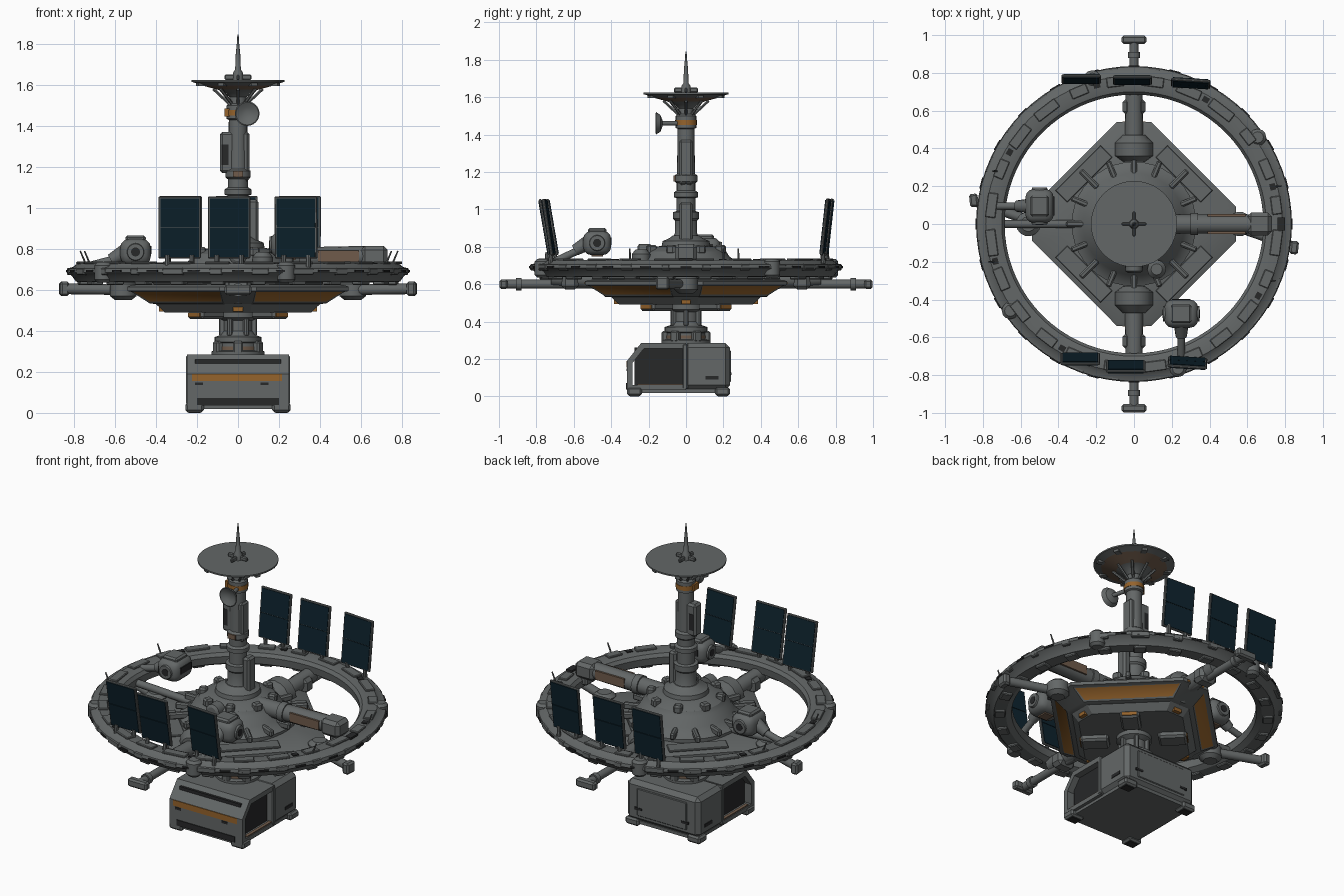
import bpy, bmesh, math, random
from mathutils import Vector, Matrix

random.seed(4)

def material(name, r, g, b):
    m = bpy.data.materials.new(name)
    m.diffuse_color = (r, g, b, 1)
    return m

GREY = material("hull grey", 0.125, 0.135, 0.135)
DARK = material("dark recess", 0.02, 0.021, 0.022)
BLUE = material("solar navy", 0.004, 0.016, 0.026)
ORANGE = material("orange paint", 0.30, 0.125, 0.025)
RUST = material("faded orange", 0.16, 0.105, 0.07)

def finish(name, bm, mats, matrix=None):
    bmesh.ops.recalc_face_normals(bm, faces=bm.faces[:])
    me = bpy.data.meshes.new(name)
    bm.to_mesh(me)
    bm.free()
    for m in mats if isinstance(mats, (list, tuple)) else [mats]:
        me.materials.append(m)
    me.shade_smooth()
    me.set_sharp_from_angle(angle=math.radians(32))
    ob = bpy.data.objects.new(name, me)
    if matrix:
        ob.matrix_world = matrix
    bpy.context.collection.objects.link(ob)
    return ob

def box(name, mat, size, loc, rz=0, rx=0, bevel=0, seg=1):
    bm = bmesh.new()
    bmesh.ops.create_cube(bm, size=1, matrix=Matrix.Diagonal((*size, 1)))
    if bevel:
        bmesh.ops.bevel(bm, geom=bm.edges[:], offset=bevel, segments=seg, profile=0.5, affect='EDGES')
    return finish(name, bm, mat, Matrix.Translation(loc) @ Matrix.Rotation(rz, 4, 'Z') @ Matrix.Rotation(rx, 4, 'X'))

def loft(rings, closed=False):
    bm = bmesh.new()
    vs = [[bm.verts.new(p) for p in ring] for ring in rings]
    n = len(rings[0])
    pairs = list(zip(vs, vs[1:])) + ([(vs[-1], vs[0])] if closed else [])
    for a, b in pairs:
        for i in range(n):
            j = (i + 1) % n
            bm.faces.new((a[i], a[j], b[j], b[i]))
    if not closed:
        bm.faces.new(vs[0][::-1])
        bm.faces.new(vs[-1])
    return bm

def turned(prof, n=32, closed=False):
    t = [2 * math.pi * i / n for i in range(n)]
    return loft([[(r * math.cos(a), r * math.sin(a), z) for a in t] for r, z in prof], closed)

def lathe(name, mat, prof, n=32, loc=(0, 0, 0), axis=(0, 0, 1)):
    q = Vector(axis).to_track_quat('Z', 'Y').to_matrix().to_4x4()
    return finish(name, turned(prof, n), mat, Matrix.Translation(loc) @ q)

def rod(name, mat, a, b, r, r2=None, n=12):
    d = Vector(b) - Vector(a)
    return lathe(name, mat, [(r, 0), (r2 or r, d.length)], n, a, d)

def polar(r, deg, z):
    return (r * math.cos(math.radians(deg)), r * math.sin(math.radians(deg)), z)

# --- habitat ring
prof = [(0.69, 0.655), (0.685, 0.70), (0.70, 0.72), (0.735, 0.728), (0.785, 0.728), (0.805, 0.712),
        (0.832, 0.705), (0.836, 0.685), (0.81, 0.668), (0.79, 0.64), (0.72, 0.637)]
finish("ring", turned(prof, 72, True), GREY)
for k in range(24):
    a, turn = k * 15 + 7.5, math.radians(k * 15 + 7.5)
    box("ring_plate", GREY, (0.055, random.uniform(0.08, 0.15), 0.014), polar(0.76, a, 0.731), turn, 0, 0.004)
    box("ring_rim_box", GREY, (0.03, random.uniform(0.04, 0.12), 0.035), polar(0.82, a, 0.69), turn, 0, 0.005)
    box("ring_window", DARK, (0.008, 0.06, 0.010), polar(0.836, a + 7.5, 0.692), turn + math.radians(7.5))
    box("ring_under_box", GREY, (0.06, 0.07, 0.02), polar(0.755, a, 0.634), turn, 0, 0.005)
    if k % 3 == 0:
        box("ring_vent", DARK, (0.03, 0.035, 0.008), polar(0.76, a + 7.5, 0.73), turn + math.radians(7.5))
box("ring_hatch", DARK, (0.04, 0.07, 0.012), (0.78, 0, 0.733))
for a in (-73, 106, 35, 215):
    lathe("ring_bump", GREY, [(0.03, -0.05), (0.045, -0.035), (0.045, 0.035), (0.03, 0.05)], 12, polar(0.80, a, 0.685))
for x, y in ((-0.74, -0.2), (-0.72, 0.28), (0.72, -0.3), (0.75, 0.2)):
    rod("ring_antenna", GREY, (x, y, 0.72), (x * 1.04, y, 0.79), 0.006, 0.004, 6)

# --- solar panels on both sides of the ring
for x, y, s, tilt in ((-0.285, -0.715, -1, 0.17), (-0.043, -0.755, -1, 0.17), (0.283, -0.735, -1, 0.15),
                      (-0.28, 0.767, 1, 0.11), (-0.008, 0.762, 1, 0.11), (0.30, 0.745, 1, 0.11)):
    rx, rz = -s * tilt, (-0.06 if x > 0.2 else 0)
    box("panel_frame", GREY, (0.208, 0.014, 0.305), (x, y, 0.905), rz, rx, 0.004)
    for dz in (-0.073, 0.073):
        c = Matrix.Rotation(rx, 3, 'X') @ Vector((0, 0, dz))
        box("panel_cells", BLUE, (0.188, 0.022, 0.143), Vector((x, y, 0.905)) + c, rz, rx)
    for dx in (-0.06, 0.06):
        rod("panel_post", GREY, (x + dx, y - s * 0.01, 0.71), (x + dx, y - s * 0.015, 0.77), 0.012, n=8)

# --- diamond platform with painted slopes
def octagon(s, z):
    pts = []
    for k in range(4):
        for p in ((0.54, -0.09), (0.54, 0.09)):
            v = Matrix.Rotation(k * math.pi / 2, 2) @ Vector(p)
            pts.append((v.x * s, v.y * s, z))
    return pts

bm = loft([octagon(s, z) for s, z in ((0.66, 0.49), (0.74, 0.53), (0.80, 0.535), (0.96, 0.59),
                                     (1, 0.595), (1, 0.615), (0.97, 0.622), (0.6, 0.64))])
bmesh.ops.recalc_face_normals(bm, faces=bm.faces[:])
slopes = [f for f in bm.faces if f.normal.z < -0.1 and 0.55 < f.calc_center_median().z < 0.58
          and abs(abs(f.normal.x) - abs(f.normal.y)) < 0.1]
bmesh.ops.inset_individual(bm, faces=slopes, thickness=0.012, depth=-0.003)
for f in slopes:
    f.material_index = 1
finish("platform", bm, [GREY, ORANGE])
for k in range(4):
    t = math.pi / 2 * k
    box("platform_edge_stripe", ORANGE, (0.006, 0.12, 0.012), polar(0.54, 90 * k, 0.606), t)
    box("under_corner_plate", ORANGE, (0.08, 0.05, 0.03), polar(0.345, 90 * k, 0.51), t)
    box("under_block", GREY, (0.16, 0.11, 0.045), polar(0.22, 90 * k + 45, 0.48), t + math.pi / 4, 0, 0.012)
    box("under_block_trim", ORANGE, (0.01, 0.08, 0.02), polar(0.299, 90 * k + 45, 0.478), t + math.pi / 4)
    box("deck_panel", GREY, (0.09, 0.34, 0.012), polar(0.375, 90 * k + 45, 0.632), t + math.pi / 4, 0, 0.004)

# --- dome with ribs
lathe("dome", GREY, [(0.33, 0.62), (0.33, 0.655), (0.31, 0.665), (0.27, 0.70), (0.25, 0.735), (0.23, 0.75),
                     (0.215, 0.775), (0.16, 0.80), (0.13, 0.805), (0.125, 0.83), (0.09, 0.845), (0.07, 0.86)], 40)
for k in range(16):
    a = 22.5 * k
    r = 0.335 if k % 4 == 2 else 0.295
    box("dome_rib", GREY, (0.13, 0.03, 0.04), polar(r, a, 0.68), math.radians(a), 0, 0.008)
    if k % 2:
        box("dome_box", GREY, (0.05, 0.05, 0.05), polar(0.20, a, 0.785), math.radians(a), 0, 0.01)
lathe("dome_port", GREY, [(0.045, 0), (0.045, 0.06), (0.03, 0.07)], 16, (0, -0.19, 0.77), (0, -1, 0))
lathe("side_port", DARK, [(0.03, 0), (0.03, 0.008)], 16, (0.262, -0.0, 0.77), (1, 0, 0))
lathe("dome_turret", GREY, [(0.05, 0), (0.05, 0.04), (0.03, 0.065)], 12, (0.12, -0.24, 0.72))

# --- docking arm toward +x
rod("dock_arm", GREY, (0.15, 0, 0.755), (0.64, 0, 0.765), 0.05, n=16)
for s in (-1, 1):
    box("dock_arm_patch", RUST, (0.20, 0.012, 0.055), (0.49, s * 0.047, 0.765))
box("dock_arm_head", GREY, (0.13, 0.12, 0.10), (0.665, 0, 0.765), 0, 0, 0.02)
box("dock_arm_foot", GREY, (0.07, 0.08, 0.08), (0.69, 0, 0.71), 0, 0, 0.01)
rod("dock_arm_collar", GREY, (0.30, 0, 0.758), (0.34, 0, 0.758), 0.058, n=16)

# --- spokes and outrigger booms
for s in (-1, 1):
    rod("spoke", GREY, (0, s * 0.42, 0.62), (0, s * 0.72, 0.635), 0.05, 0.045, 16)
    lathe("spoke_joint", GREY, [(0.06, 0), (0.10, 0.03), (0.10, 0.10), (0.06, 0.14)], 16, (0, s * 0.33, 0.63), (0, s, 0))
    box("spoke_clamp", GREY, (0.12, 0.09, 0.09), (0, s * 0.62, 0.615), 0, 0, 0.02)
    rod("boom", GREY, (0, s * 0.52, 0.6), (0, s * 0.97, 0.6), 0.024)
    box("boom_end", GREY, (0.13, 0.045, 0.05), (0, s * 0.975, 0.6), 0, 0, 0.01)
    rod("boom_collar", GREY, (0, s * 0.88, 0.6), (0, s * 0.91, 0.6), 0.033)
    rod("side_boom", GREY, (s * 0.5, 0, 0.6), (s * 0.83, -s * 0.115, 0.605), 0.026)
    box("side_boom_end", GREY, (0.045, 0.07, 0.07), (s * 0.848, -s * 0.125, 0.605), -s * 0.1, 0, 0.01)
    lathe("corner_joint", GREY, [(0.04, -0.05), (0.065, -0.03), (0.065, 0.03), (0.04, 0.05)], 14, (s * 0.56, 0, 0.60))
rod("thin_spoke", GREY, (-0.3, 0, 0.65), (-0.72, 0, 0.67), 0.022)

# --- two docked pods
for x, y, z, rz in ((-0.5, 0.095, 0.785, math.pi / 2), (0.25, -0.475, 0.82, 0)):
    d = Matrix.Rotation(rz, 3, 'Z') @ Vector((0, -1, 0))
    if x < 0:
        d = Vector((-1, 0, 0))
    p = Vector((x, y, z))
    box("pod_body", GREY, (0.18, 0.15, 0.13), p, rz, 0, 0.045, 3)
    box("pod_roof", GREY, (0.11, 0.10, 0.03), p + Vector((0, 0, 0.065)), rz, 0, 0.01)
    box("pod_window", DARK, (0.10, 0.008, 0.04), p - d * 0.074 + Vector((0, 0, 0.01)), rz)
    box("pod_trim", RUST, (0.06, 0.06, 0.01), p - Vector((0, 0, 0.068)), rz)
    rod("pod_nozzle", GREY, p + d * 0.05, p + d * 0.12 - Vector((0, 0, 0.04)), 0.04, 0.03)
    rod("pod_link", GREY, p + d * 0.08 - Vector((0, 0, 0.03)), p + d * 0.25 - Vector((0, 0, z - 0.71)), 0.02)
    for s in (-1, 1):
        side = Vector((-d.y, d.x, 0)) * s
        lathe("pod_side_port", GREY, [(0.045, 0.075), (0.04, 0.097)], 16, p, side)
        lathe("pod_side_hole", DARK, [(0.022, 0.09), (0.022, 0.099)], 16, p, side)

# --- mast
lathe("mast", GREY, [(0.075, 0.84), (0.06, 0.87), (0.06, 0.94), (0.07, 0.95), (0.07, 0.985), (0.052, 0.99), (0.052, 1.06),
                     (0.065, 1.065), (0.065, 1.09), (0.05, 1.10), (0.05, 1.14), (0.062, 1.15), (0.062, 1.18),
                     (0.048, 1.19), (0.045, 1.43), (0.055, 1.435), (0.055, 1.50), (0.042, 1.51), (0.04, 1.56)], 20)
box("mast_cabinet", GREY, (0.07, 0.07, 0.20), (-0.053, 0, 1.27), 0, 0, 0.012)
box("mast_cabinet_vent", DARK, (0.03, 0.074, 0.10), (-0.062, 0, 1.26))
box("mast_duct", GREY, (0.05, 0.07, 0.24), (0.03, 0, 1.25), 0, 0, 0.01)
box("mast_lower_box", GREY, (0.05, 0.07, 0.22), (0.075, 0, 0.93), 0, 0, 0.012)
box("mast_label_plate", RUST, (0.05, 0.03, 0.03), (0, -0.052, 1.165))
lathe("mast_band", ORANGE, [(0.058, 1.452), (0.058, 1.478)], 20)
box("mast_sensor", ORANGE, (0.04, 0.05, 0.04), (-0.045, -0.01, 1.465))

# --- small side dish
rod("small_dish_arm", GREY, (0.02, -0.03, 1.46), (0.045, -0.13, 1.46), 0.012)
lathe("small_dish", GREY, [(0.015, 0), (0.045, 0.012), (0.06, 0.035), (0.055, 0.037), (0.03, 0.022), (0.01, 0.018)],
      24, (0.045, -0.125, 1.46), (0, -1, 0))

# --- large top dish and spire
bm = turned([(0.042, 1.54), (0.06, 1.56), (0.10, 1.577), (0.185, 1.60), (0.215, 1.612), (0.228, 1.615), (0.228, 1.624)], 40)
for f in bm.faces:
    c = f.calc_center_median()
    f.material_index = int(0.1 < c.xy.length < 0.19 and c.z < 1.605)
finish("main_dish", bm, [GREY, RUST])
for k in range(8):
    rod("dish_brace", GREY, polar(0.045, 45 * k, 1.51), polar(0.12, 45 * k, 1.58), 0.008, n=6)
    box("dish_rim_box", GREY, (0.04, 0.03, 0.014), polar(0.195, 45 * k + 22, 1.602), math.radians(45 * k + 22))
for k in range(4):
    box("spire_fin", GREY, (0.05, 0.016, 0.026), polar(0.04, 90 * k, 1.637), math.pi / 2 * k, 0, 0.005)
lathe("spire", GREY, [(0.026, 1.62), (0.024, 1.66), (0.014, 1.675), (0.011, 1.75), (0.006, 1.80), (0.003, 1.845)], 12)

# --- neck between platform and base
lathe("neck", GREY, [(0.13, 0.28), (0.13, 0.30), (0.105, 0.305), (0.105, 0.34), (0.115, 0.345), (0.115, 0.37), (0.085, 0.38),
                     (0.07, 0.40), (0.07, 0.45), (0.10, 0.465), (0.10, 0.50)], 24)
lathe("neck_band", RUST, [(0.108, 0.308), (0.108, 0.325)], 24)
for k in range(6):
    box("neck_box", GREY, (0.04, 0.05, 0.06), polar(0.11, 60 * k + 30, 0.32), math.radians(60 * k + 30), 0, 0.008)
    box("neck_strut", GREY, (0.03, 0.025, 0.09), polar(0.078, 60 * k, 0.42), math.radians(60 * k), 0, 0.006)

# --- base: hangar shell in front, solid block behind
hangar = [(0, 0.035), (-0.315, 0.035), (-0.315, 0.19), (-0.24, 0.285), (0, 0.285), (0, 0.255),
          (-0.225, 0.255), (-0.285, 0.18), (-0.285, 0.06), (0, 0.06)]
finish("hangar_shell", loft([[(x, y, z) for y, z in hangar] for x in (-0.25, 0.25)]), GREY)
box("hangar_interior", DARK, (0.42, 0.27, 0.21), (0, -0.14, 0.155))
box("base_block", GREY, (0.50, 0.25, 0.25), (0, 0.11, 0.16), 0, 0, 0.025)
box("base_floor", GREY, (0.46, 0.52, 0.02), (0, -0.04, 0.028))
box("front_stripe", ORANGE, (0.44, 0.008, 0.035), (-0.005, -0.315, 0.172))
box("front_grille", DARK, (0.40, 0.010, 0.035), (0, -0.315, 0.055))
box("back_panel", GREY, (0.34, 0.012, 0.17), (0, 0.234, 0.16), 0, 0, 0.004)
for x in (-0.19, 0.13):
    box("front_vent", DARK, (0.04, 0.008, 0.014), (x, -0.315, 0.142))
    box("back_vent", DARK, (0.05, 0.008, 0.014), (x + 0.03, 0.239, 0.12))
for s in (-1, 1):
    box("side_vent", DARK, (0.008, 0.07, 0.02), (s * 0.25, 0.14, 0.10))
    box("side_sill", RUST, (0.02, 0.24, 0.008), (s * 0.236, -0.14, 0.062))
    box("door_post", GREY, (0.035, 0.03, 0.24), (s * 0.235, -0.005, 0.16), 0, 0, 0.006)
    for y in (-0.275, 0.195):
        box("foot", GREY, (0.09, 0.08, 0.045), (s * 0.212, y, 0.0255), 0, 0, 0.01)
        box("foot_pad", DARK, (0.06, 0.05, 0.006), (s * 0.212, y, 0.003))
